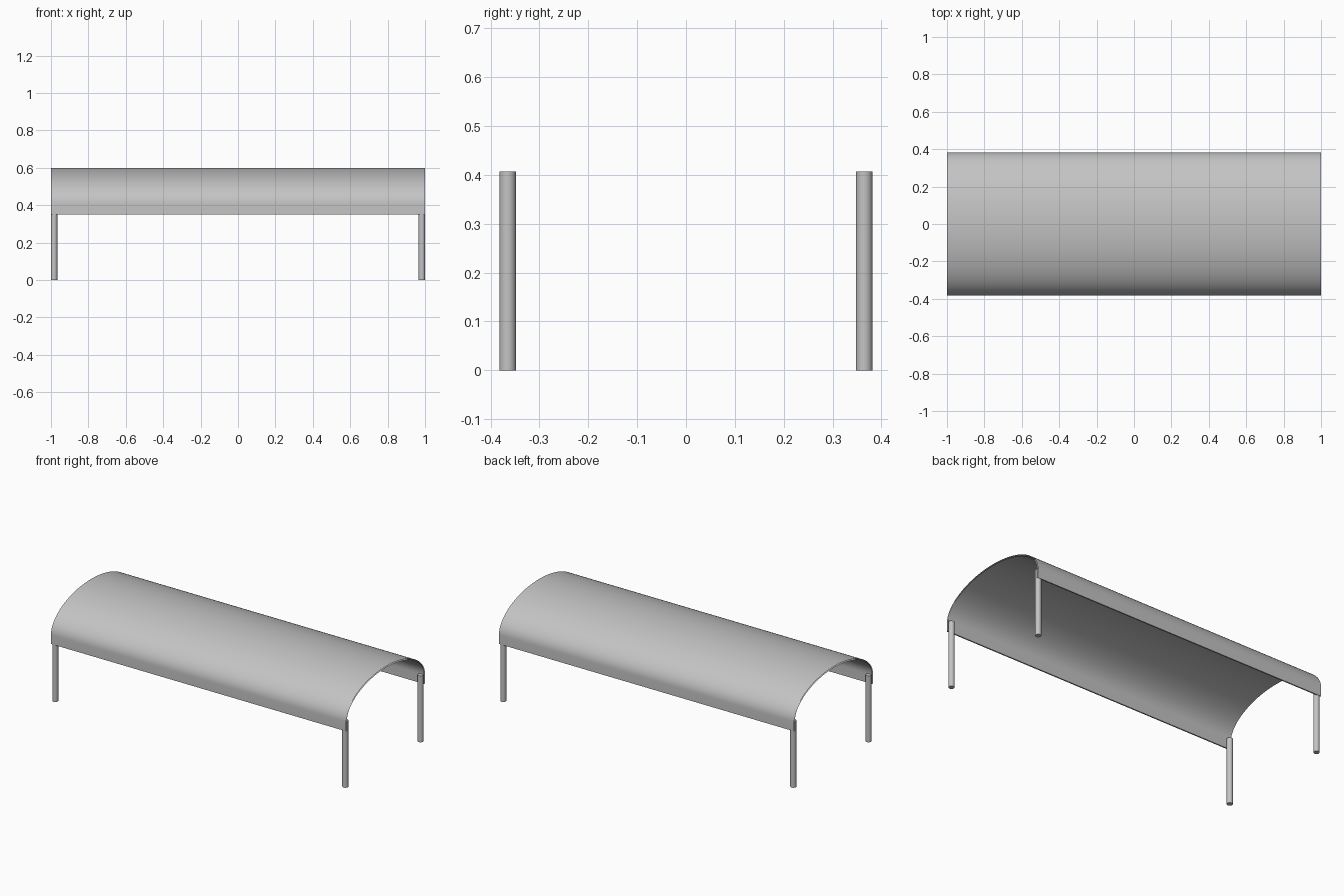
import bpy, bmesh, math

cube = bpy.data.objects.get("Cube")
if cube:
    bpy.data.objects.remove(cube, do_unlink=True)

mat = bpy.data.materials.new("light grey metal")
mat.use_nodes = True
grey = (0.55, 0.55, 0.55, 1)
mat.diffuse_color = grey
mat.node_tree.nodes["Principled BSDF"].inputs["Base Color"].default_value = grey

HALF_LENGTH, HALF_WIDTH = 1.0, 0.383
EAVE, SPRING, TOP = 0.35, 0.405, 0.60
THICK = 0.008
STEPS = 48


def arch(inset):
    """Upright eaves joined by half an ellipse, as (y, z) points."""
    a, b = HALF_WIDTH - inset, TOP - SPRING - inset
    curve = [(-a * math.cos(math.pi * i / STEPS),
              SPRING + b * math.sin(math.pi * i / STEPS)) for i in range(STEPS + 1)]
    return [(-a, EAVE)] + curve + [(a, EAVE)]


def finish(obj):
    obj.data.materials.append(mat)
    bpy.ops.object.select_all(action='DESELECT')
    obj.select_set(True)
    bpy.context.view_layer.objects.active = obj
    bpy.ops.object.shade_smooth_by_angle(angle=math.radians(35))


# Canopy: thin arched shell, closed along the eaves, open at both ends
profile = arch(0) + arch(THICK)[::-1]
bm = bmesh.new()
rings = [[bm.verts.new((x, y, z)) for y, z in profile]
         for x in (-HALF_LENGTH, HALF_LENGTH)]
n = len(profile)
for i in range(n):
    j = (i + 1) % n
    bm.faces.new((rings[0][i], rings[1][i], rings[1][j], rings[0][j]))
mesh = bpy.data.meshes.new("canopy")
bm.to_mesh(mesh)
bm.free()
canopy = bpy.data.objects.new("canopy", mesh)
bpy.context.collection.objects.link(canopy)
finish(canopy)

# Four round corner posts
RADIUS, HEIGHT = 0.017, 0.407
for side, sx in (("right", -1), ("left", 1)):
    for end, sy in (("front", -1), ("back", 1)):
        bpy.ops.mesh.primitive_cylinder_add(
            vertices=24, radius=RADIUS, depth=HEIGHT,
            location=(sx * (HALF_LENGTH - RADIUS), sy * 0.365, HEIGHT / 2))
        post = bpy.context.object
        post.name = f"{end}_{side}_post"
        finish(post)
